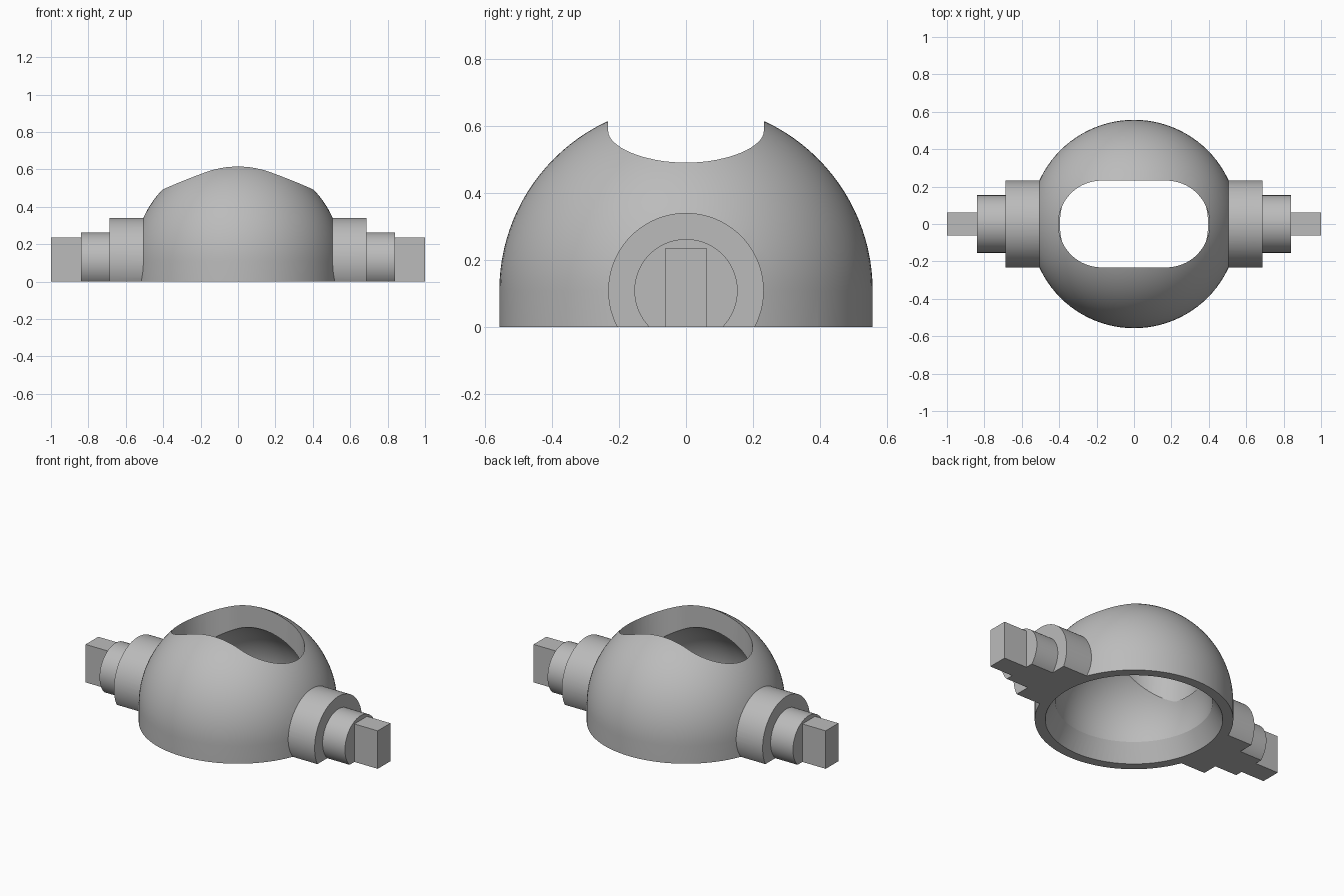
import bpy
import bmesh
import math
from mathutils import Matrix

cube = bpy.data.objects.get("Cube")
if cube:
    bpy.data.objects.remove(cube, do_unlink=True)

AXIS_Z = 0.109       # height of the shaft axis and of the dome centre
OUTER, INNER = 0.557, 0.44
SLOT_R, SLOT_X = 0.232, 0.173

grey = bpy.data.materials.new("plain grey")
grey.use_nodes = True
colour = (0.5, 0.5, 0.5, 1)
grey.diffuse_color = colour
grey.node_tree.nodes["Principled BSDF"].inputs["Base Color"].default_value = colour


def finish(bm, name):
    bmesh.ops.recalc_face_normals(bm, faces=bm.faces)
    mesh = bpy.data.meshes.new(name)
    bm.to_mesh(mesh)
    bm.free()
    mesh.materials.append(grey)
    obj = bpy.data.objects.new(name, mesh)
    bpy.context.collection.objects.link(obj)
    return obj


def lathe(name, profile, matrix=Matrix(), steps=96):
    """Revolve (radius, height) points around z into a closed solid."""
    bm = bmesh.new()
    verts = [bm.verts.new((r, 0, z)) for r, z in profile]
    edges = [bm.edges.new(pair) for pair in zip(verts, verts[1:])]
    bmesh.ops.spin(bm, geom=verts + edges, cent=(0, 0, 0), axis=(0, 0, 1),
                   angle=math.tau, steps=steps, use_merge=True)
    bmesh.ops.remove_doubles(bm, verts=bm.verts, dist=0.0001)
    bmesh.ops.transform(bm, matrix=matrix, verts=bm.verts)
    return finish(bm, name)


def box(name, low, high):
    bm = bmesh.new()
    bmesh.ops.create_cube(bm, size=1)
    for v in bm.verts:
        v.co = [(a + b) / 2 + c * (b - a) for a, b, c in zip(low, high, v.co)]
    return finish(bm, name)


def arc(radius, count=28):
    """Quarter circle from the equator to the pole."""
    angles = [i / count * math.pi / 2 for i in range(count)]
    return [(radius * math.cos(a), AXIS_Z + radius * math.sin(a)) for a in angles] \
        + [(0, AXIS_Z + radius)]


def combine(target, tool, operation):
    mod = target.modifiers.new(operation.lower(), "BOOLEAN")
    mod.operation, mod.solver, mod.object = operation, "EXACT", tool
    bpy.context.view_layer.objects.active = target
    bpy.ops.object.modifier_apply(modifier=mod.name)
    bpy.data.objects.remove(tool, do_unlink=True)


# Solid dome on a short straight skirt
housing = lathe("domed_housing", [(0, 0), (OUTER, 0)] + arc(OUTER))

# Stepped round journals on both sides, made as one through shaft
half = [(0.232, 0.687), (0.154, 0.687), (0.154, 0.84), (0, 0.84)]
shaft_profile = [(r, -x) for r, x in reversed(half)] + half
lay_down = Matrix.Translation((0, 0, AXIS_Z)) @ Matrix.Rotation(math.pi / 2, 4, "Y")
combine(housing, lathe("journals", shaft_profile, lay_down), "UNION")

# Flat underside
combine(housing, box("floor_cutter", (-2, -2, -1), (2, 2, 0)), "DIFFERENCE")

# Round cavity with a flared mouth
cavity = lathe("cavity_cutter", [(0, -0.1), (0.551, -0.1)] + arc(INNER))
combine(housing, cavity, "DIFFERENCE")

# Rounded slot straight down through the crown
bm = bmesh.new()
outline = []
for side in (1, -1):
    for i in range(33):
        a = math.pi * (i / 32 - 0.5)
        outline.append(bm.verts.new((side * (SLOT_X + SLOT_R * math.cos(a)),
                                     side * SLOT_R * math.sin(a), 0.3)))
base = bm.faces.new(outline)
top = bmesh.ops.extrude_face_region(bm, geom=[base])["geom"]
bmesh.ops.translate(bm, vec=(0, 0, 1),
                    verts=[g for g in top if isinstance(g, bmesh.types.BMVert)])
combine(housing, finish(bm, "slot_cutter"), "DIFFERENCE")

bpy.ops.object.select_all(action="DESELECT")
housing.select_set(True)
bpy.context.view_layer.objects.active = housing
bpy.ops.object.shade_smooth_by_angle(angle=math.radians(20))

# Flat drive tangs at the shaft ends
for name, x0, x1 in (("left_tang", 0.84, 1), ("right_tang", -1, -0.84)):
    box(name, (x0, -0.062, 0), (x1, 0.062, 0.235))
